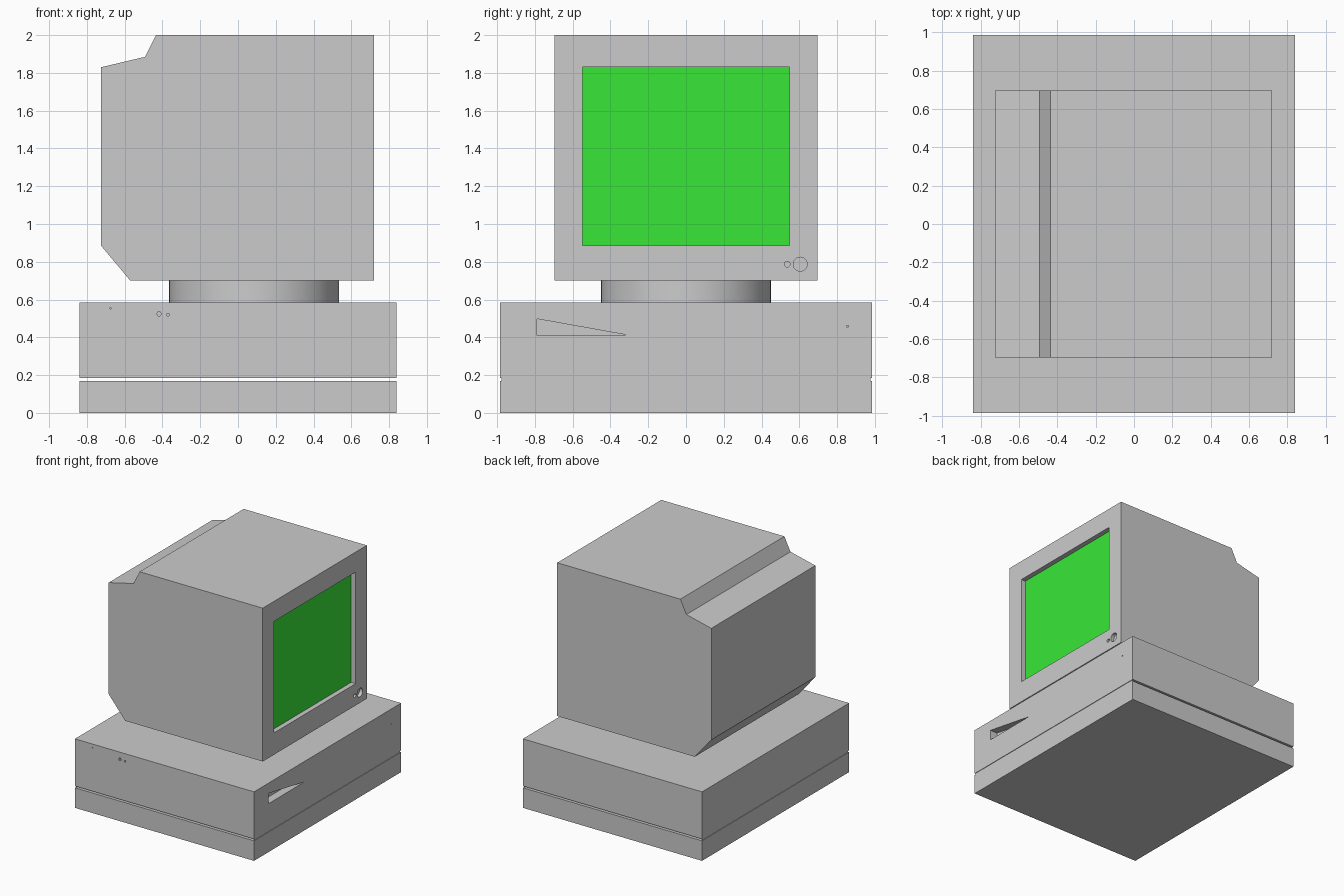
import bpy, bmesh, math

if "Cube" in bpy.data.objects:
    bpy.data.objects.remove(bpy.data.objects["Cube"])


def prism(name, profiles, axis, a, b):
    """Extrude closed profiles from a to b along x (y,z points) or y (x,z points)."""
    bm = bmesh.new()
    for pts in profiles:
        def place(u, w, d):
            return (d, u, w) if axis == 'x' else (u, d, w)
        lo = [bm.verts.new(place(u, w, a)) for u, w in pts]
        hi = [bm.verts.new(place(u, w, b)) for u, w in pts]
        bm.faces.new(lo)
        bm.faces.new(hi)
        for i in range(len(pts)):
            j = (i + 1) % len(pts)
            bm.faces.new((lo[i], lo[j], hi[j], hi[i]))
    bmesh.ops.recalc_face_normals(bm, faces=bm.faces)
    mesh = bpy.data.meshes.new(name)
    bm.to_mesh(mesh)
    bm.free()
    obj = bpy.data.objects.new(name, mesh)
    bpy.context.collection.objects.link(obj)
    return obj


def rect(u0, u1, w0, w1):
    return [(u0, w0), (u1, w0), (u1, w1), (u0, w1)]


def circle(u, w, r, n=24):
    return [(u + r * math.cos(2 * math.pi * i / n),
             w + r * math.sin(2 * math.pi * i / n)) for i in range(n)]


def cut(obj, cutter):
    cutter.hide_render = True
    cutter.hide_viewport = True
    mod = obj.modifiers.new(cutter.name, 'BOOLEAN')
    mod.operation = 'DIFFERENCE'
    mod.solver = 'EXACT'
    mod.object = cutter


# Case: lower tray and upper housing, split by a narrow gap
prism("case_tray", [rect(-0.84, 0.84, 0, 0.17)], 'y', -0.985, 0.985)
case = prism("case_housing", [rect(-0.84, 0.84, 0.185, 0.585)], 'y', -0.985, 0.985)

# Thin walls that close the gap on the two x sides only
for side, x in (("front", 0.835), ("back", -0.835)):
    mesh = bpy.data.meshes.new("gap_wall_" + side)
    ys = (-0.978, 0.978)
    quad = [(x, ys[0], 0.17), (x, ys[1], 0.17), (x, ys[1], 0.185), (x, ys[0], 0.185)]
    mesh.from_pydata(quad if x > 0 else quad[::-1], [], [(0, 1, 2, 3)])
    bpy.context.collection.objects.link(bpy.data.objects.new(mesh.name, mesh))

# Wedge-shaped disk slot and tiny dents in the housing
cut(case, prism("disk_slot_cutter", [[(-0.79, 0.41), (-0.31, 0.412), (-0.79, 0.498)]],
                'x', 0.77, 0.9))
cut(case, prism("front_dent_cutter", [circle(0.855, 0.458, 0.006, 6)], 'x', 0.83, 0.9))
cut(case, prism("side_dent_cutter",
                [circle(-0.418, 0.524, 0.012, 6), circle(-0.371, 0.519, 0.008, 6),
                 circle(-0.675, 0.554, 0.004, 6)], 'y', -1.05, -0.97))

# Round swivel neck
bpy.ops.mesh.primitive_cylinder_add(vertices=64, radius=0.45, depth=0.115,
                                    location=(0.085, 0, 0.6425))
neck = bpy.context.object
neck.name = "swivel_neck"
bpy.ops.object.shade_smooth_by_angle(angle=math.radians(30))

# Monitor shell from its side profile
monitor = prism("monitor_shell",
                [[(0.72, 0.70), (0.72, 2.0), (-0.435, 2.0), (-0.492, 1.885),
                  (-0.725, 1.83), (-0.725, 0.885), (-0.57, 0.70)]],
                'y', -0.697, 0.697)
cut(monitor, prism("screen_cutter", [rect(-0.547, 0.547, 0.885, 1.83)], 'x', 0.67, 0.8))
cut(monitor, prism("button_cutter", [circle(0.605, 0.787, 0.037), circle(0.536, 0.787, 0.015)],
                   'x', 0.69, 0.8))

# Green screen set into the recess
screen = prism("screen", [rect(-0.547, 0.547, 0.885, 1.83)], 'x', 0.665, 0.678)
green = bpy.data.materials.new("screen_green")
green.diffuse_color = (0.04, 0.8, 0.04, 1)
green.use_nodes = True
green.node_tree.nodes["Principled BSDF"].inputs["Base Color"].default_value = green.diffuse_color
screen.data.materials.append(green)
